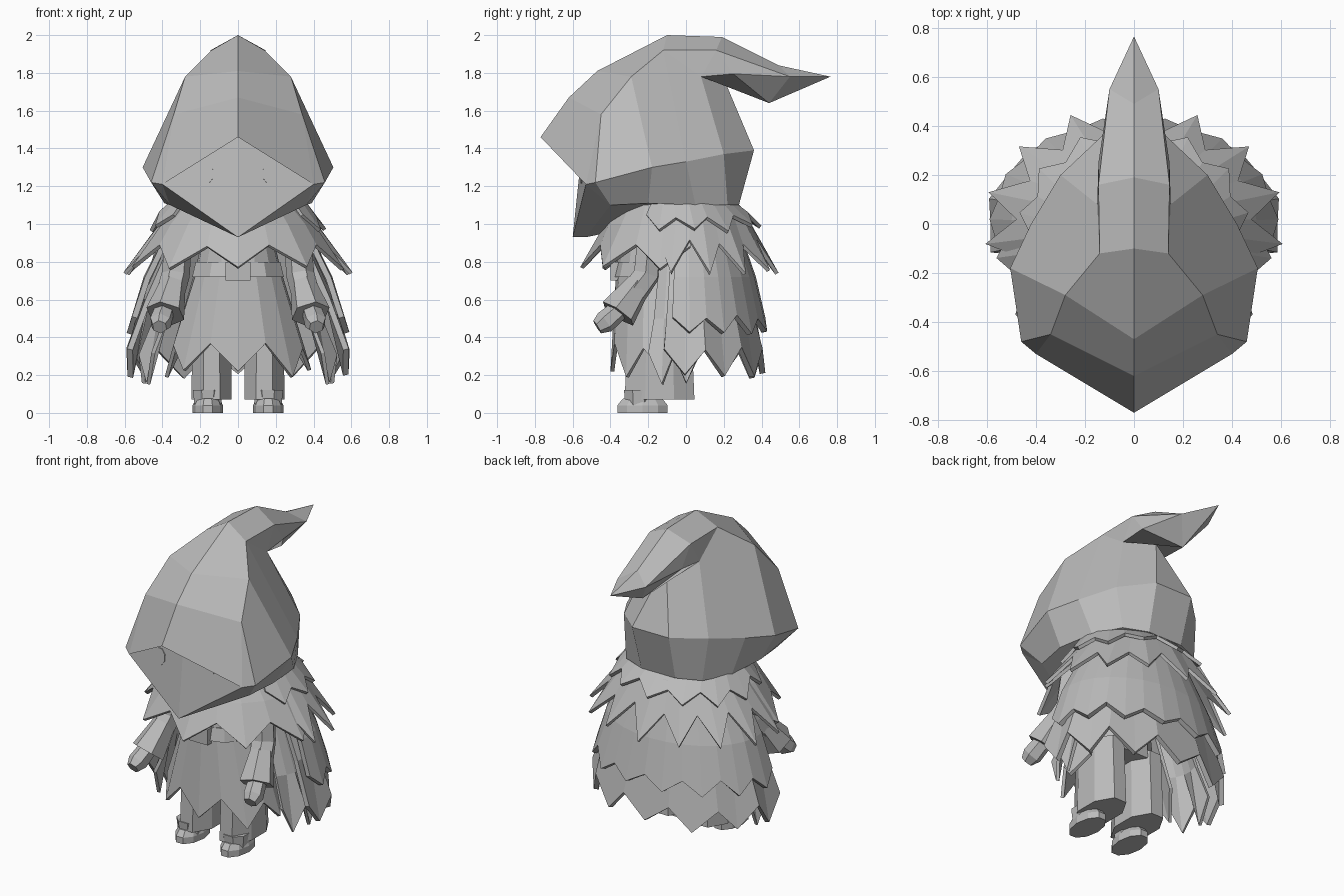
import bpy, bmesh, math, random
from mathutils import Vector

random.seed(4)
cube = bpy.data.objects.get("Cube")
if cube:
    bpy.data.objects.remove(cube)

grey = bpy.data.materials.new("plain_grey")
grey.use_nodes = True
grey.diffuse_color = (0.5, 0.5, 0.5, 1)
grey.node_tree.nodes["Principled BSDF"].inputs["Base Color"].default_value = (0.5, 0.5, 0.5, 1)


def make(name, verts, faces, mirror=False, thick=0.0, fix=True):
    me = bpy.data.meshes.new(name)
    me.from_pydata([tuple(v) for v in verts], [], faces)
    if fix:
        bm = bmesh.new()
        bm.from_mesh(me)
        bmesh.ops.recalc_face_normals(bm, faces=bm.faces)
        bm.to_mesh(me)
        bm.free()
    me.materials.append(grey)
    ob = bpy.data.objects.new(name, me)
    bpy.context.collection.objects.link(ob)
    if mirror:
        ob.modifiers.new("Mirror", 'MIRROR').use_clip = True
    if thick:
        mod = ob.modifiers.new("Thickness", 'SOLIDIFY')
        mod.thickness, mod.offset = thick, -1
    return ob


def loft(name, rings, mirror=False):
    """Closed skin through equal rings, capped at both ends."""
    n = len(rings[0])
    faces = [(i * n + j, i * n + (j + 1) % n, (i + 1) * n + (j + 1) % n, (i + 1) * n + j)
             for i in range(len(rings) - 1) for j in range(n)]
    faces += [tuple(range(n)), tuple(range(len(rings) * n - n, len(rings) * n))]
    return make(name, [v for r in rings for v in r], faces, mirror)


def oval(cx, cy, z, rx, ry, n=8, turn=0.5):
    return [Vector((cx + rx * math.cos((k + turn) * math.tau / n),
                    cy + ry * math.sin((k + turn) * math.tau / n), z)) for k in range(n)]


def tube(name, path, radii, n=6):
    """Mirrored tube along a path of points."""
    pts = [Vector(p) for p in path]
    rings = []
    for i, p in enumerate(pts):
        d = (pts[min(i + 1, len(pts) - 1)] - pts[max(i - 1, 0)]).normalized()
        u = d.cross(Vector((0, 1, 0.3))).normalized()
        w = d.cross(u)
        rings.append([p + radii[i] * (u * math.cos(k * math.tau / n) + w * math.sin(k * math.tau / n))
                      for k in range(n)])
    return loft(name, rings, True)


def ragged(name, start, end, teeth, levels, tip, thick=0.02, jitter=0.02, mirror=False):
    """Cloth wall with a saw-tooth hem; a level is (rx, ry, centre y, z)."""
    cols = 2 * teeth + 1
    verts, faces = [], []
    for c in range(cols):
        a = math.radians(start + (end - start) * c / (cols - 1))
        for k, level in enumerate(levels):
            last = k == len(levels) - 1
            rx, ry, cy, z = tip if last and c % 2 else level
            if last and 0 < c < cols - 1:
                z += random.uniform(-jitter, jitter)
            verts.append((rx * math.cos(a), cy + ry * math.sin(a), z))
    m = len(levels)
    for c in range(cols - 1):
        for k in range(m - 1):
            a, b = c * m + k, (c + 1) * m + k
            faces.append((a, a + 1, b + 1, b))
    return make(name, verts, faces, mirror, thick, fix=False)


# Hood and face: half shell, mirrored
P = dict(
    R0=(0, -.77, 1.46), R1=(.40, -.53, 1.21), R2=(.46, -.48, 1.22), R3=(.505, -.18, 1.30),
    R4=(.42, 0, 1.33), R5=(.30, .2, 1.37), R6=(.13, .36, 1.39), R7=(0, .36, 1.39),
    S1=(0, -.62, 1.67), S2=(0, -.47, 1.81), S3=(0, -.1, 2), S4=(0, .19, 1.99),
    S5=(0, .49, 1.84), E=(0, .765, 1.78),
    T2=(.34, -.45, 1.58), T3=(.28, -.29, 1.78), T4=(.14, -.12, 1.92), T5=(.145, .16, 1.92),
    T6=(.1, .55, 1.78), U4=(.15, .08, 1.78), U5=(.145, .25, 1.795), K4=(0, .2, 1.77), K5=(0, .44, 1.64),
    C=(0, -.6, .93), F=(0, -.54, 1.5), N1=(0, -.53, .93), N2=(.36, -.4, 1.1), N3=(.39, -.2, 1.11),
    N4=(.36, .05, 1.1), N5=(.27, .22, 1.1), N6=(.12, .28, 1.1), N7=(0, .28, 1.1))
crown = "R0 S1 T2 R1,S1 S2 T3 T2,S2 S3 T4 T3,S3 S4 T5 T4,S4 S5 T6 T5,S5 E T6"
sides = "T2 R2 R1,T2 T3 R3 R2,T3 T4 R4 R3,T4 U4 R5 R4,U4 K4 R6 R5,K4 R7 R6"
tail = "T4 T5 U4,T5 U5 U4,T5 T6 U5,T6 E K5,U5 T6 K5,U4 U5 K5 K4"
face = "R0 R1 F,F R1 C,C R1 N2 N1,R1 R2 N2,N1 N2 N3 N4 N5 N6 N7"
panels = [f.split() for part in (crown, sides, tail, face) for f in part.split(",")]
panels += [[f"R{i}", f"R{i + 1}", f"N{i + 1}", f"N{i}"] for i in range(2, 7)]
keys = list(P)
make("hood", P.values(), [tuple(keys.index(k) for k in f) for f in panels], True)

# Eyes: thin plates lying on the face plane
chin, brow, cheek = (Vector(P[k]) for k in ("C", "F", "R1"))
normal = (brow - chin).cross(cheek - chin).normalized()
if normal.y > 0:
    normal.negate()
eye = []
for lift in (-0.003, 0.005):
    ring = []
    for p in oval(.17, 1.265, 0, .043, .054):
        y = chin.y - (normal.x * p.x + normal.z * (p.y - chin.z)) / normal.y
        ring.append(Vector((p.x, y, p.y)) + normal * lift)
    eye.append(ring)
loft("eyes", eye, True)

# Shawl: short fringe, pointed front bib and long spikes around the back
ragged("shawl_top", -35, 215, 9, [(.36, .28, -.02, 1.12), (.42, .35, -.01, 1.05)], (.47, .40, 0, .98))
ragged("shawl_front", -190, 10, 5,
       [(.30, .30, -.06, 1.12), (.41, .38, -.05, 1.0), (.48, .43, -.05, .885)], (.57, .51, -.05, .77), jitter=.008)
ragged("shawl_spikes", -22, 202, 9,
       [(.36, .30, 0, 1.08), (.48, .38, 0, .91)], (.615, .49, 0, .74))

# Cloak: two ragged layers, open at the front, with inner side flaps
ragged("cloak_upper", -10, 190, 8,
       [(.37, .28, 0, .98), (.50, .37, 0, .72), (.57, .42, 0, .51)], (.59, .44, 0, .43), .03, .012)
ragged("cloak_lower", -16, 196, 7,
       [(.35, .26, 0, .95), (.51, .35, 0, .6), (.61, .42, 0, .34)], (.585, .42, 0, .2), .03, .015)
ragged("cloak_flaps", -30, 15, 2,
       [(.30, .22, -.02, .92), (.45, .3, -.02, .5), (.53, .36, -.02, .32)], (.51, .34, -.02, .16), mirror=True)

# Robe with torso beneath
ragged("robe", -210, 30, 5,
       [(.17, .17, -.17, 1.0), (.23, .21, -.16, .75), (.36, .25, -.15, .35)], (.39, .25, -.15, .21))
loft("torso", [oval(0, -.15, z, rx, ry) for z, rx, ry in ((.45, .24, .18), (.75, .2, .18), (1.1, .24, .2))])

# Belt and buckle
loft("belt", [oval(0, -.16, z, r, r - .02, 10) for z, r in ((.72, .255), (.8, .235))])
loft("buckle", [oval(0, -.365, z, .092, .05, 4) for z in (.7, .8)])

# Arms, cuffs and hands
tube("arms", [(.31, -.19, .98), (.33, -.21, .73), (.375, -.32, .57)], [.07, .075, .075])
tube("cuffs", [(.345, -.25, .68), (.385, -.36, .525)], [.07, .105])
tube("hands", [(.39, -.36, .54), (.41, -.43, .48), (.415, -.47, .455)], [.055, .06, .04])

# Legs, ankles and shoes
loft("legs", [oval(.14, -.14, z, rx, ry, 8) for z, rx, ry in ((.07, .115, .2), (.5, .11, .18))], True)
loft("ankles", [oval(.16, -.25, z, r, r, 8) for z, r in ((.03, .075), (.12, .085))], True)
loft("shoes", [oval(.16, -.23, z, rx, ry, 10, 0) for z, rx, ry in
               ((0, .08, .14), (.04, .08, .14), (.075, .065, .11))], True)
